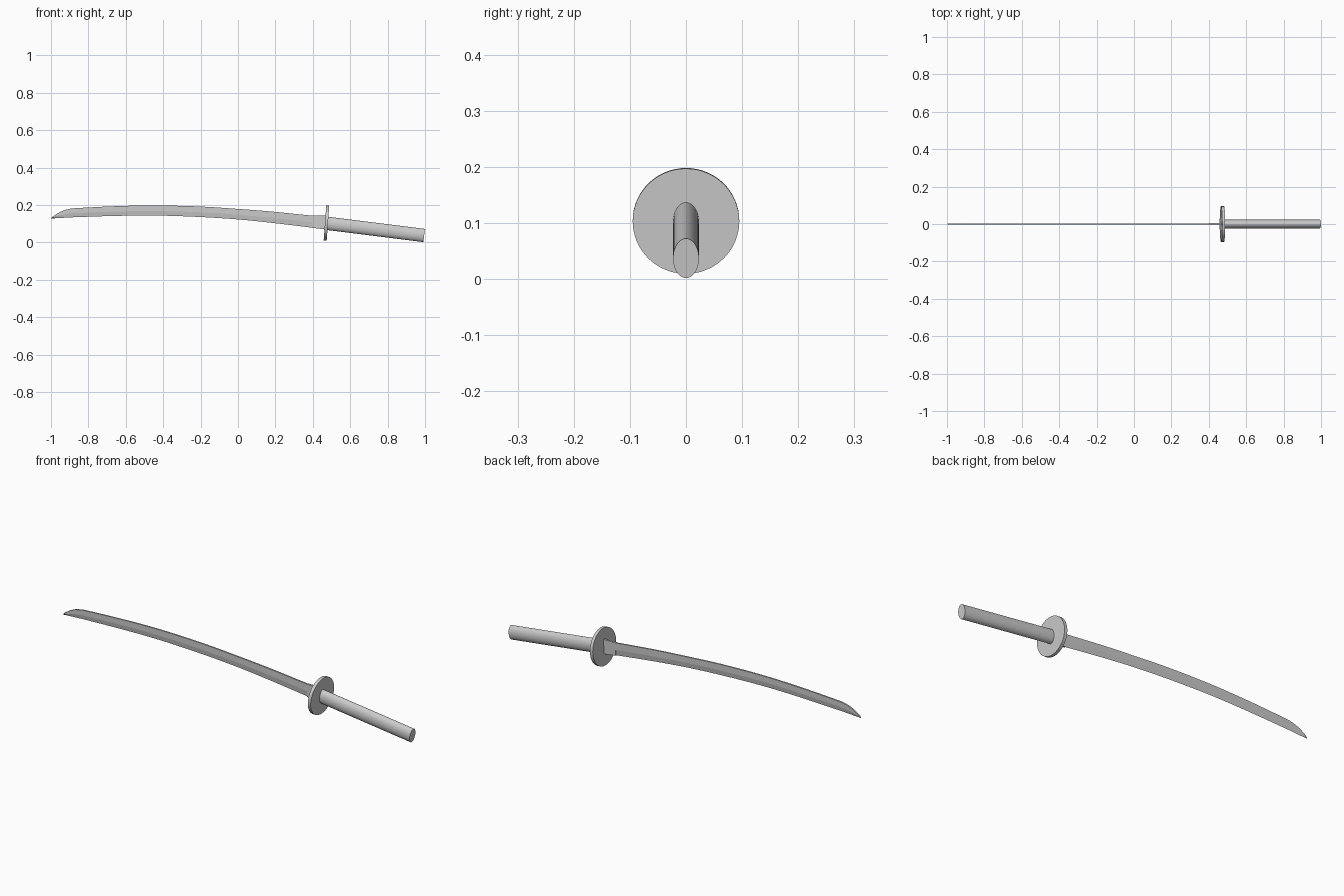
import bpy, bmesh, math
from mathutils import Vector

if "Cube" in bpy.data.objects:
    bpy.data.objects.remove(bpy.data.objects["Cube"])

def cylinder(name, center, axis_tilt, length, ry, rz, sides):
    """Elliptic cylinder along x, tilted downwards towards +x."""
    bpy.ops.mesh.primitive_cylinder_add(vertices=sides, radius=1, depth=1)
    ob = bpy.context.object
    ob.name = name
    ob.scale = (rz, ry, length)
    ob.rotation_euler = (0, math.radians(90 + axis_tilt), 0)
    ob.location = center
    bpy.ops.object.transform_apply(location=True, rotation=True, scale=True)
    bpy.ops.object.shade_smooth_by_angle(angle=math.radians(35))
    return ob

# Grip: elliptic tube
cylinder("grip", (0.737, 0, 0.0695), 7.1, 0.52, 0.023, 0.0355, 48)

# Guard: round disc
cylinder("guard", (0.473, 0, 0.104), 4.2, 0.016, 0.095, 0.094, 64)

# Blade stations: x, spine z, cutting edge z
stations = [
    (-0.99, 0.138, 0.1285), (-0.965, 0.155, 0.130), (-0.93, 0.172, 0.132),
    (-0.90, 0.179, 0.1335), (-0.87, 0.183, 0.135), (-0.65, 0.194, 0.142),
    (-0.44, 0.198, 0.144), (-0.20, 0.192, 0.136), (0.0, 0.179, 0.123),
    (0.17, 0.166, 0.106), (0.33, 0.150, 0.087), (0.40, 0.143, 0.078),
]

def smooth(pts, steps):
    """Catmull-Rom resampling of the stations."""
    p = [Vector(q) for q in pts]
    p = [2 * p[0] - p[1]] + p + [2 * p[-1] - p[-2]]
    out = []
    for i in range(1, len(p) - 2):
        for k in range(steps):
            t = k / steps
            m1, m2 = (p[i + 1] - p[i - 1]) / 2, (p[i + 2] - p[i]) / 2
            out.append((2*t**3 - 3*t*t + 1) * p[i] + (t**3 - 2*t*t + t) * m1
                       + (3*t*t - 2*t**3) * p[i + 1] + (t**3 - t*t) * m2)
    return out + [p[-2]]

def loft(name, rings, tip=None):
    bm = bmesh.new()
    loops = [[bm.verts.new(c) for c in r] for r in rings]
    n = len(loops[0])
    for a, b in zip(loops, loops[1:]):
        for i in range(n):
            j = (i + 1) % n
            bm.faces.new((a[i], a[j], b[j], b[i]))
    bm.faces.new(loops[-1])
    if tip:
        v = bm.verts.new(tip)
        for i in range(n):
            bm.faces.new((loops[0][i], v, loops[0][(i + 1) % n]))
    else:
        bm.faces.new(loops[0][::-1])
    bmesh.ops.recalc_face_normals(bm, faces=bm.faces)
    me = bpy.data.meshes.new(name)
    bm.to_mesh(me)
    bm.free()
    ob = bpy.data.objects.new(name, me)
    bpy.context.collection.objects.link(ob)
    return ob

# Blade: flat spine, parallel sides, ground to a sharp lower edge
rings = []
for x, top, low in smooth(stations, 3):
    w, mid = 0.004, low + 0.45 * (top - low)
    rings.append([(x, -w, top), (x, w, top), (x, w, mid), (x, 0, low), (x, -w, mid)])
loft("blade", rings, tip=(-1.0, 0, 0.128))

# Blade collar: unsharpened block between blade and guard
loft("blade_collar", [
    [(x, -0.005, t), (x, 0.005, t), (x, 0.005, b), (x, -0.005, b)]
    for x, t, b in ((0.398, 0.144, 0.078), (0.472, 0.144, 0.069))])
